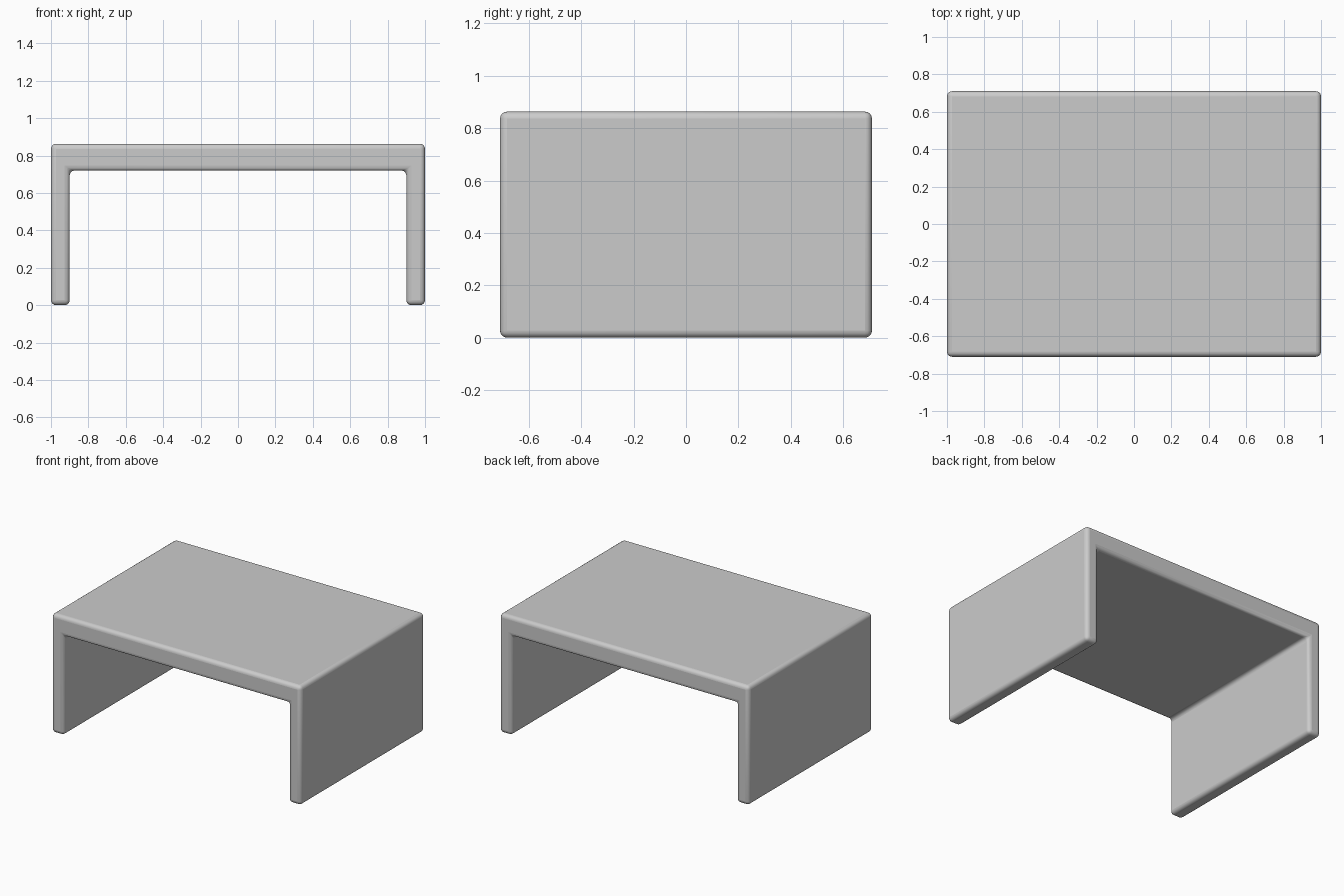
import bpy
import bmesh

if "Cube" in bpy.data.objects:
    bpy.data.objects.remove(bpy.data.objects["Cube"])

WIDTH, DEPTH, HEIGHT = 2.0, 1.42, 0.863
LEG, UNDERSIDE = 0.10, 0.72

# Right half of the U-shaped profile, mirrored to the left
w = WIDTH / 2
half = [(w - LEG, UNDERSIDE), (w - LEG, 0), (w, 0), (w, HEIGHT)]
profile = half + [(-x, z) for x, z in reversed(half)]

# Extrude the profile along the depth
bm = bmesh.new()
face = bm.faces.new([bm.verts.new((x, -DEPTH / 2, z)) for x, z in profile])
ext = bmesh.ops.extrude_face_region(bm, geom=[face])
verts = [g for g in ext["geom"] if isinstance(g, bmesh.types.BMVert)]
bmesh.ops.translate(bm, verts=verts, vec=(0, DEPTH, 0))
bmesh.ops.recalc_face_normals(bm, faces=bm.faces)

mesh = bpy.data.meshes.new("table_body")
bm.to_mesh(mesh)
bm.free()
table = bpy.data.objects.new("table_body", mesh)
bpy.context.collection.objects.link(table)

# Softly rounded edges all round, inner corners included
bevel = table.modifiers.new("rounded_edges", "BEVEL")
bevel.width = 0.027
bevel.segments = 4
bevel.limit_method = "ANGLE"

bpy.context.view_layer.objects.active = table
table.select_set(True)
bpy.ops.object.shade_smooth_by_angle()
